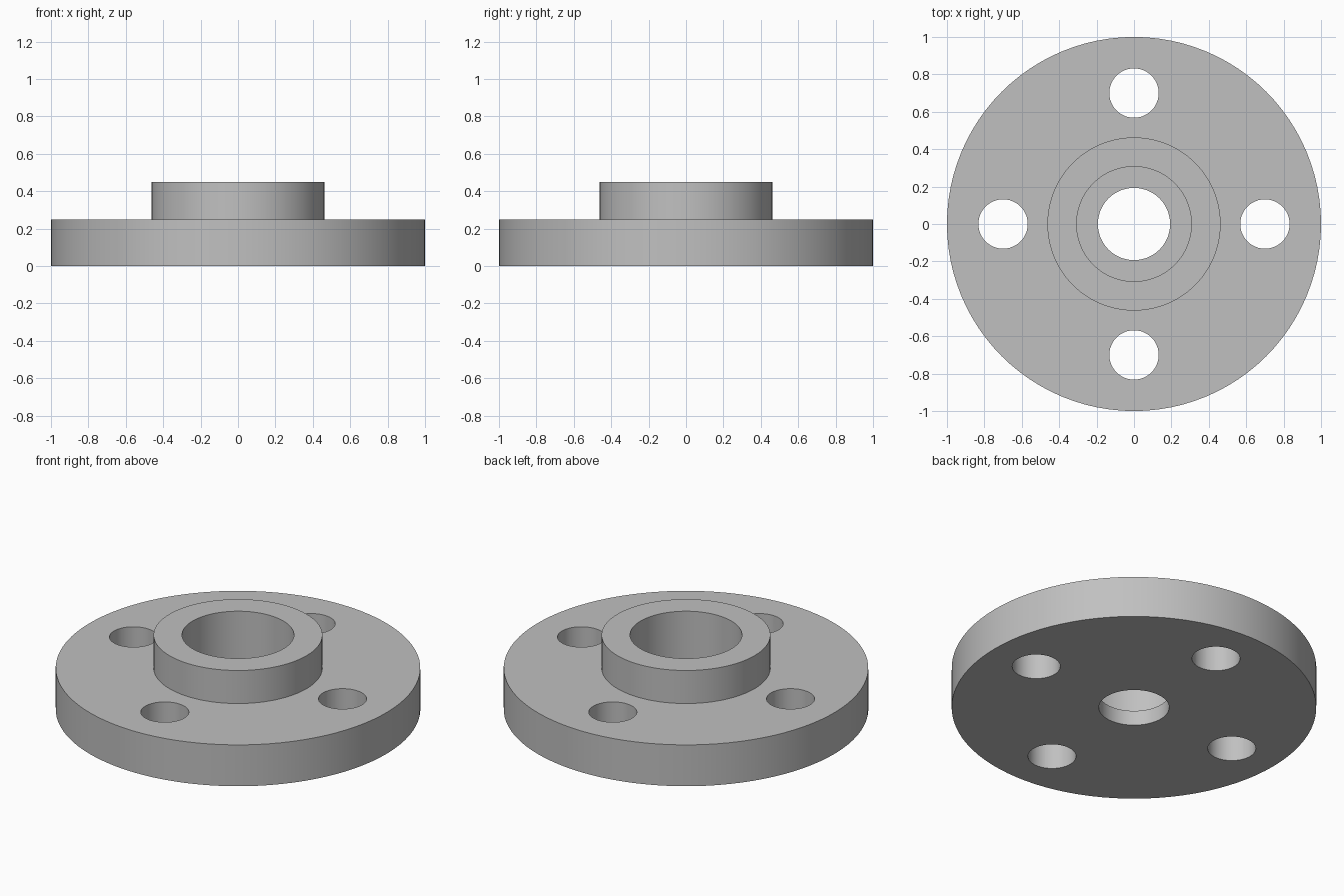
import bpy
import bmesh
import math
from mathutils import Matrix

cube = bpy.data.objects.get("Cube")
if cube:
    bpy.data.objects.remove(cube, do_unlink=True)

SEGMENTS = 96

# Plain grey metal
grey = bpy.data.materials.new("grey_metal")
grey.use_nodes = True
colour = (0.53, 0.53, 0.53, 1)
grey.diffuse_color = colour
grey.node_tree.nodes["Principled BSDF"].inputs["Base Color"].default_value = colour


def add_object(name, bm):
    bmesh.ops.recalc_face_normals(bm, faces=bm.faces)
    mesh = bpy.data.meshes.new(name)
    bm.to_mesh(mesh)
    bm.free()
    mesh.materials.append(grey)
    obj = bpy.data.objects.new(name, mesh)
    bpy.context.collection.objects.link(obj)
    return obj


def lathe(name, profile):
    """Revolve a closed (radius, height) profile around z."""
    bm = bmesh.new()
    rings = []
    for i in range(SEGMENTS):
        a = math.tau * i / SEGMENTS
        rings.append([bm.verts.new((r * math.cos(a), r * math.sin(a), z))
                      for r, z in profile])
    n = len(profile)
    for i, ring in enumerate(rings):
        following = rings[(i + 1) % SEGMENTS]
        for j in range(n):
            k = (j + 1) % n
            bm.faces.new((ring[j], following[j], following[k], ring[k]))
    return add_object(name, bm)


# Disc, raised hub and stepped bore as one revolved section
flange = lathe("flange", [
    (0.193, 0), (1, 0), (1, 0.25), (0.463, 0.25),
    (0.463, 0.45), (0.307, 0.45), (0.307, 0.09), (0.193, 0.09),
])

# Four bolt holes around the rim
bm = bmesh.new()
for i in range(4):
    a = math.tau * i / 4
    place = Matrix.Translation((0.7 * math.cos(a), 0.7 * math.sin(a), 0.12))
    bmesh.ops.create_cone(bm, cap_ends=True, segments=48, radius1=0.132,
                          radius2=0.132, depth=0.5, matrix=place)
cutter = add_object("bolt_hole_cutter", bm)
cutter.hide_render = True

cut = flange.modifiers.new("bolt_holes", "BOOLEAN")
cut.operation = "DIFFERENCE"
cut.solver = "EXACT"
cut.object = cutter

# Apply the cut, drop the cutter, smooth the round walls
bpy.ops.object.select_all(action="DESELECT")
flange.select_set(True)
bpy.context.view_layer.objects.active = flange
bpy.ops.object.modifier_apply(modifier=cut.name)
bpy.data.objects.remove(cutter, do_unlink=True)
bpy.ops.object.shade_smooth_by_angle(angle=math.radians(30))
